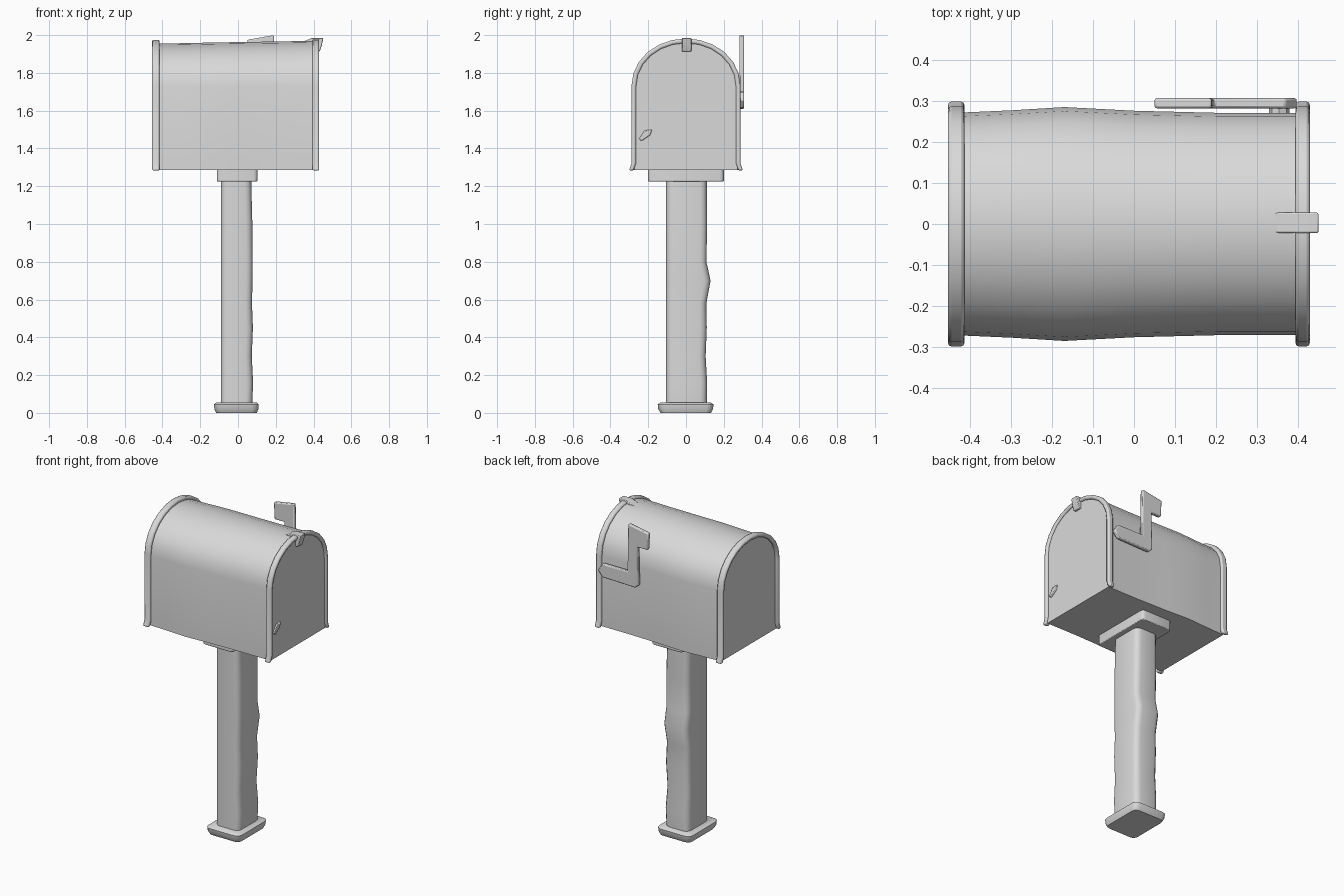
import bpy
import bmesh
from math import radians, sin, cos, pi

if "Cube" in bpy.data.objects:
    bpy.data.objects.remove(bpy.data.objects["Cube"], do_unlink=True)

grey = bpy.data.materials.new("plain grey")
grey.use_nodes = True
COLOUR = (0.7, 0.7, 0.7, 1)
grey.diffuse_color = COLOUR
grey.node_tree.nodes["Principled BSDF"].inputs["Base Color"].default_value = COLOUR


def loft(name, rings, bevel=0.0):
    """Skin a row of closed rings, cap both ends and shade the result."""
    bm = bmesh.new()
    rows = [[bm.verts.new(p) for p in ring] for ring in rings]
    for a, b in zip(rows, rows[1:]):
        for i in range(len(a)):
            j = (i + 1) % len(a)
            bm.faces.new((a[i], a[j], b[j], b[i]))
    bm.faces.new(rows[0])
    bm.faces.new(rows[-1])
    bmesh.ops.recalc_face_normals(bm, faces=bm.faces)
    mesh = bpy.data.meshes.new(name)
    bm.to_mesh(mesh)
    bm.free()
    mesh.materials.append(grey)
    obj = bpy.data.objects.new(name, mesh)
    bpy.context.collection.objects.link(obj)
    if bevel:
        mod = obj.modifiers.new("soft edges", 'BEVEL')
        mod.width = bevel
        mod.segments = 2
        mod.limit_method = 'ANGLE'
    bpy.ops.object.select_all(action='DESELECT')
    obj.select_set(True)
    bpy.context.view_layer.objects.active = obj
    bpy.ops.object.shade_smooth_by_angle(angle=radians(40))
    return obj


def arch(half, base, spring, top, foot=0.0, steps=12):
    """Arched outline in (y, z), with optional flared feet."""
    pts = [(-half - foot, base), (-half, base + 0.04)]
    for i in range(steps + 1):
        a = pi * i / steps
        pts.append((-half * cos(a), spring + (top - spring) * sin(a)))
    return pts + [(half, base + 0.04), (half + foot, base)]


def slab(x0, x1, y0, y1, z, r):
    """Rounded rectangle at height z."""
    ring = []
    corners = [(x1 - r, y1 - r), (x0 + r, y1 - r), (x0 + r, y0 + r), (x1 - r, y0 + r)]
    for k, (cx, cy) in enumerate(corners):
        for s in range(4):
            a = (k + s / 3) * pi / 2
            ring.append((cx + r * cos(a), cy + r * sin(a), z))
    return ring


def plate_xz(name, pts, y0, y1, bevel):
    return loft(name, [[(x, y, z) for x, z in pts] for y in (y0, y1)], bevel)


# Box body, slightly bulged toward one end
stations = [(-0.437, 0.272, 1.955), (-0.3, 0.278, 1.957), (-0.17, 0.286, 1.96),
            (0.0, 0.277, 1.963), (0.2, 0.272, 1.966), (0.418, 0.272, 1.97)]
loft("box_body", [[(x, y, z) for y, z in arch(h, 1.287, 1.73, top)]
                  for x, h, top in stations])

# Raised rims at both ends, with flared feet
for name, x0, x1, top in (("back_rim", -0.455, -0.415, 1.975),
                          ("door_rim", 0.395, 0.43, 1.982)):
    outer = arch(0.288, 1.283, 1.735, top, 0.014)
    inner = arch(0.264, 1.283, 1.73, top - 0.024, 0.014)
    loft(name, [[(x0, *o), (x1, *o), (x1, *i), (x0, *i)]
                for o, i in zip(outer, inner)], 0.008)

# Door catch folded over the top edge
plate_xz("door_catch", [(0.32, 1.955), (0.39, 1.985), (0.452, 1.985), (0.442, 1.94),
                        (0.432, 1.912), (0.41, 1.912), (0.405, 1.955)],
         -0.022, 0.028, 0.004)

# Small pull tab on the door
tab = [(-0.25, 1.45), (-0.235, 1.44), (-0.19, 1.47), (-0.18, 1.5), (-0.22, 1.495)]
loft("door_tab", [[(x, y, z) for y, z in tab] for x in (0.41, 0.427)], 0.004)

# Signal flag: arm, upright and pennant in one bent plate
plate_xz("signal_flag", [(0.14, 1.61), (0.37, 1.615), (0.4, 1.655), (0.37, 1.7),
                         (0.195, 1.7), (0.19, 2.0), (0.05, 1.975), (0.055, 1.87),
                         (0.125, 1.87), (0.12, 1.63)], 0.283, 0.308, 0.006)
pin = [(0.355 + 0.025 * cos(k * pi / 4), 1.657 + 0.025 * sin(k * pi / 4)) for k in range(8)]
plate_xz("flag_pivot", pin, 0.26, 0.29, 0)

# Mounting block under the box
loft("mounting_block", [slab(-0.112, 0.103, -0.2, 0.2, 1.225, 0.02),
                        slab(-0.112, 0.103, -0.2, 0.2, 1.29, 0.02)], 0.004)

# Worn post: straight sides with an uneven back edge
wear = [(0.04, 0.075, 0.11), (0.16, 0.08, 0.112), (0.3, 0.073, 0.104), (0.45, 0.079, 0.11),
        (0.58, 0.074, 0.108), (0.7, 0.077, 0.13), (0.8, 0.078, 0.108),
        (1.0, 0.076, 0.112), (1.23, 0.07, 0.11)]
loft("post", [slab(-0.09, x, -0.105, y, z, 0.035) for z, x, y in wear])

# Foot plate with softened edges
loft("foot_plate", [slab(-0.115, 0.1, -0.135, 0.132, 0.0, 0.03),
                    slab(-0.125, 0.108, -0.147, 0.143, 0.02, 0.035),
                    slab(-0.127, 0.11, -0.15, 0.146, 0.045, 0.035),
                    slab(-0.115, 0.1, -0.137, 0.132, 0.054, 0.03)])
